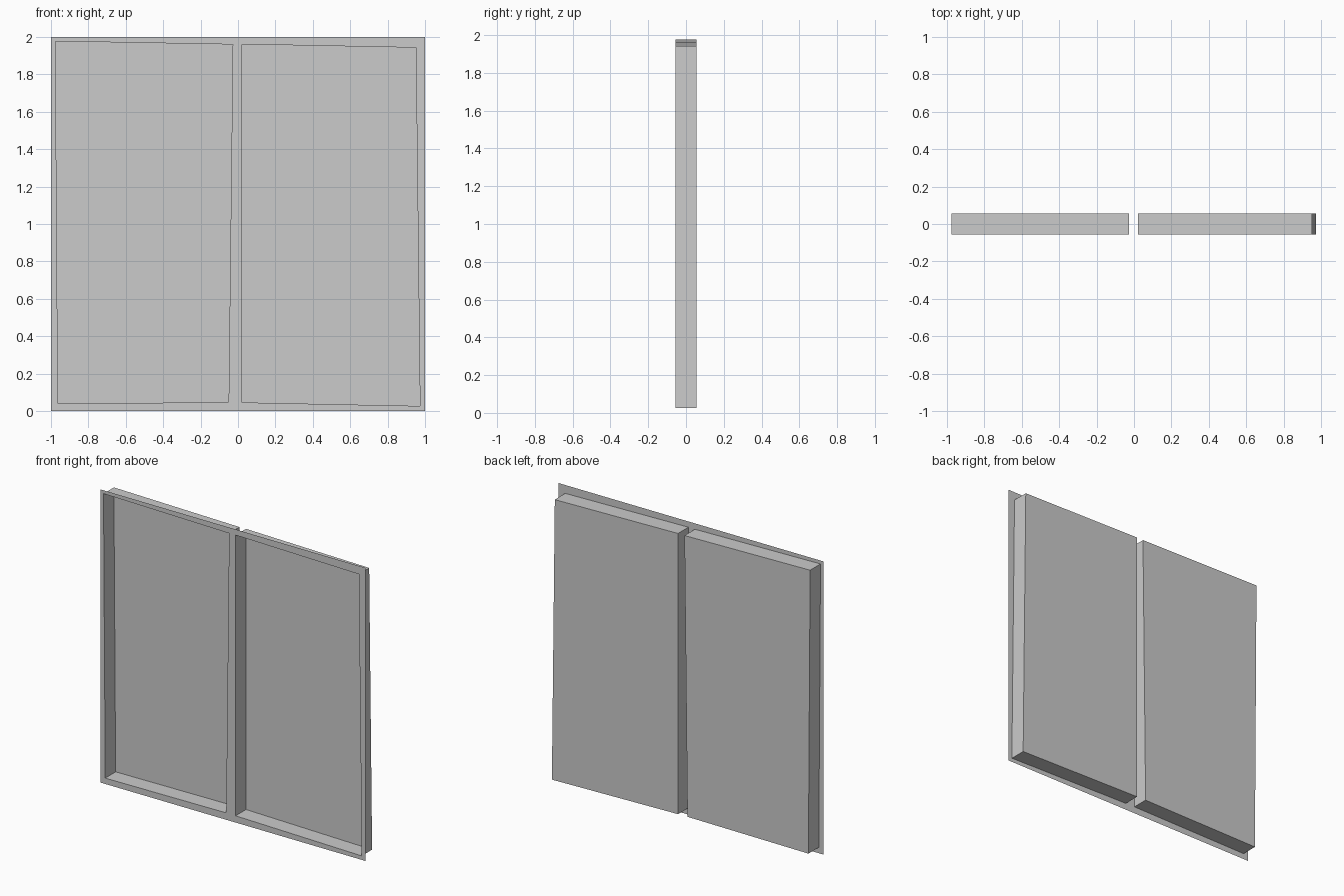
import bpy
import bmesh

if "Cube" in bpy.data.objects:
    bpy.data.objects.remove(bpy.data.objects["Cube"])

FRONT, BACK = -0.056, 0.056

# Slightly crooked openings, (x, z) from bottom left, counter-clockwise
openings = {
    "left": [(-0.963, 0.04), (-0.05, 0.047), (-0.028, 1.96), (-0.976, 1.977)],
    "right": [(0.021, 0.046), (0.973, 0.027), (0.951, 1.943), (0.021, 1.961)],
}


def loop(bm, points, y):
    return [bm.verts.new((x, y, z)) for x, z in points]


def bridge(bm, a, b):
    for i in range(4):
        j = (i + 1) % 4
        bm.faces.new((a[i], a[j], b[j], b[i]))


def finish(bm, name):
    bmesh.ops.remove_doubles(bm, verts=bm.verts, dist=1e-5)
    mesh = bpy.data.meshes.new(name)
    bm.to_mesh(mesh)
    bm.free()
    bpy.context.collection.objects.link(bpy.data.objects.new(name, mesh))


# Flat front frame around both openings
bm = bmesh.new()
for side, x0 in (("left", -1), ("right", 0)):
    outer = [(x0, 0), (x0 + 1, 0), (x0 + 1, 2), (x0, 2)]
    bridge(bm, loop(bm, outer, FRONT), loop(bm, openings[side], FRONT))
# Merge the two halves and remove the seam down the middle bar
bmesh.ops.remove_doubles(bm, verts=bm.verts, dist=1e-5)
seam = [e for e in bm.edges if all(abs(v.co.x) < 1e-4 for v in e.verts)]
bmesh.ops.dissolve_edges(bm, edges=seam, use_verts=False)
finish(bm, "front_frame")

# Recessed trays behind the openings: side walls and back panel
for side, points in openings.items():
    bm = bmesh.new()
    rim, back = loop(bm, points, FRONT), loop(bm, points, BACK)
    bridge(bm, rim, back)
    bm.faces.new(back)
    finish(bm, side + "_recessed_panel")
